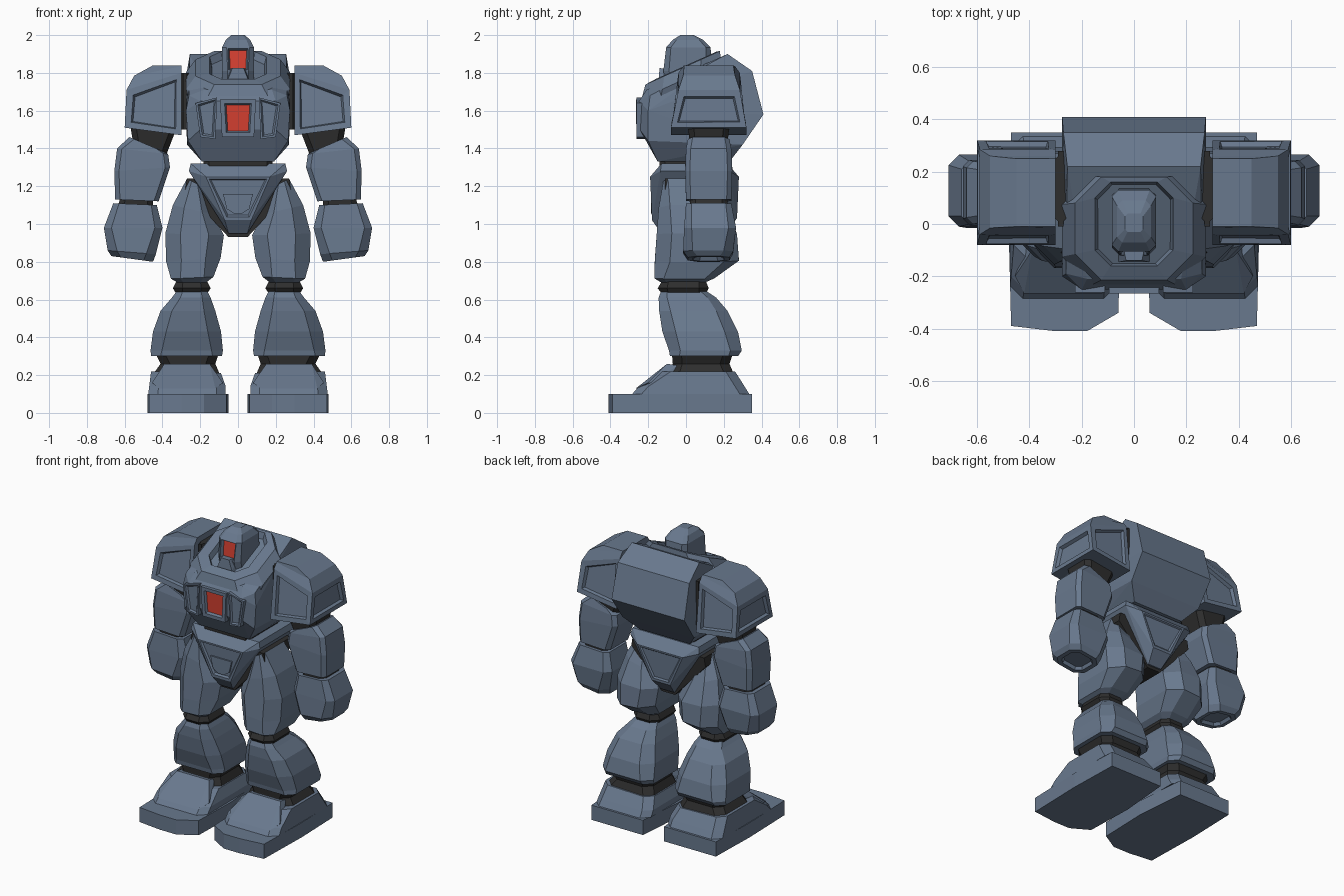
import bpy, bmesh
from mathutils import Vector

cube = bpy.data.objects.get("Cube")
if cube:
    bpy.data.objects.remove(cube)


def material(name, rgb):
    m = bpy.data.materials.new(name)
    m.use_nodes = True
    color = (*rgb, 1)
    m.diffuse_color = color
    bsdf = next(n for n in m.node_tree.nodes if n.type == 'BSDF_PRINCIPLED')
    bsdf.inputs["Base Color"].default_value = color
    return m


ARMOR = material("slate_blue", (.14, .19, .27))
JOINT = material("charcoal", (.027, .027, .027))
GLOW = material("signal_red", (.66, .05, .03))
FRONT, BACK, OUT, DOWN = Vector((0, -1, 0)), Vector((0, 1, 0)), Vector((1, 0, 0)), Vector((0, 0, -1))


def ring(bm, z0, z1, x0, x1, y0, y1, c):
    """Chamfered rectangle; z0 is the height at x0 and z1 the height at x1."""
    plan = [(x0 + c, y0), (x1 - c, y0), (x1, y0 + c), (x1, y1 - c),
            (x1 - c, y1), (x0 + c, y1), (x0, y1 - c), (x0, y0 + c)]
    if c == 0:
        plan = plan[::2]
        plan = [(x0, y0), (x1, y0), (x1, y1), (x0, y1)]
    return [bm.verts.new((x, y, z0 + (z1 - z0) * (x - x0) / (x1 - x0))) for x, y in plan]


def bridge(bm, a, b):
    for i in range(len(a)):
        j = (i + 1) % len(a)
        bm.faces.new((a[i], a[j], b[j], b[i]))


def loft(rings):
    bm = bmesh.new()
    loops = [ring(bm, *r) for r in rings]
    for a, b in zip(loops, loops[1:]):
        bridge(bm, a, b)
    bm.faces.new(loops[0])
    bm.faces.new(loops[-1])
    return bm


def hull(points, both=False):
    """Convex solid; with both set, every point is repeated across x = 0."""
    bm = bmesh.new()
    for x, y, z in points:
        bm.verts.new((x, y, z))
        if both:
            bm.verts.new((-x, y, z))
    res = bmesh.ops.convex_hull(bm, input=bm.verts)
    bmesh.ops.delete(bm, geom=[v for v in bm.verts if not v.link_faces], context='VERTS')
    bmesh.ops.dissolve_limit(bm, angle_limit=.02, verts=bm.verts, edges=bm.edges)
    return bm


def panel(bm, direction, border, depth=-.02, index=0):
    """Recess the largest face that looks along a direction."""
    bmesh.ops.recalc_face_normals(bm, faces=bm.faces)
    bm.normal_update()
    faces = [f for f in bm.faces if f.normal.dot(direction) > .75]
    face = max(faces, key=lambda f: f.calc_area())
    bmesh.ops.inset_region(bm, faces=[face], thickness=border)
    bmesh.ops.inset_region(bm, faces=[face], thickness=.012, depth=depth)
    face.material_index = index


def finish(name, bm, mats=(ARMOR,), pair=False):
    for side in (("left_", 1), ("right_", -1)) if pair else (("", 1),):
        copy = bm.copy()
        for v in copy.verts:
            v.co.x *= side[1]
        bmesh.ops.recalc_face_normals(copy, faces=copy.faces)
        mesh = bpy.data.meshes.new(side[0] + name)
        copy.to_mesh(mesh)
        copy.free()
        for m in mats:
            mesh.materials.append(m)
        bpy.context.collection.objects.link(bpy.data.objects.new(side[0] + name, mesh))
    bm.free()


# Torso
finish("torso", hull([
    (.19, -.15, 1.33), (.19, .23, 1.33), (.265, -.2, 1.44), (.27, .3, 1.42),
    (.275, .41, 1.58), (.27, .35, 1.81), (.255, .22, 1.9), (.275, -.2, 1.6),
    (.2, -.245, 1.5), (.2, -.25, 1.65), (.26, -.19, 1.68), (.18, -.21, 1.71)], True))

# Chest core and pods
core = loft([(1.46, 1.46, -.085, .085, -.262, -.2, 0), (1.66, 1.66, -.095, .095, -.266, -.2, 0)])
panel(core, FRONT, .033, -.015, 1)
finish("chest_core", core, (ARMOR, GLOW))
pod = hull([(x, y, z) for x, z in ((.12, 1.45), (.2, 1.46), (.225, 1.64), (.11, 1.67))
            for y in (-.262, -.2)])
panel(pod, FRONT, .015, -.01)
finish("chest_pod", pod, pair=True)

# Sloped collar around the head
collar = bmesh.new()
loops = []
for half, y0, y1, c, height, slope in (
        (.26, -.235, .185, .1, 1.72, .45), (.275, -.235, .185, .11, 1.77, .45),
        (.225, -.215, .18, .1, 1.835, .45), (.15, -.16, .16, .06, 1.84, .45),
        (.12, -.14, .13, .05, 1.74, .3)):
    loop = ring(collar, height, height, -half, half, y0, y1, c)
    for v in loop:
        v.co.z += slope * v.co.y
    loops.append(loop)
for a, b in zip(loops, loops[1:] + loops[:1]):
    bridge(collar, a, b)
finish("collar", collar)

# Head with recessed visor and jaw
head = loft([(1.72, 1.72, -.085, .085, -.1, .13, .03), (1.81, 1.81, -.085, .085, -.12, .14, .03),
             (1.935, 1.935, -.085, .085, -.105, .13, .025), (1.975, 1.975, -.065, .065, -.07, .09, .02),
             (2.0, 2.0, -.035, .035, -.03, .04, .01)])
panel(head, FRONT, .008, -.02, 1)
finish("head", head, (ARMOR, GLOW))
finish("jaw", hull([(.07, -.14, 1.7), (.055, -.145, 1.76), (.03, -.14, 1.825),
                    (.07, -.05, 1.7), (.05, -.05, 1.82)], True))

# Waist and pelvis
finish("waist", loft([(1.25, 1.25, -.19, .19, -.14, .2, .03), (1.36, 1.36, -.18, .18, -.14, .2, .03)]), (JOINT,))
pelvis = hull([
    (.25, -.13, 1.32), (.25, .22, 1.32), (.26, -.135, 1.28), (.26, .23, 1.28),
    (.17, -.19, 1.25), (.07, -.18, 1.02), (.05, -.13, .95), (.05, .2, .95),
    (.17, .28, 1.25), (.07, .27, 1.03)], True)
panel(pelvis, FRONT, .02, -.012)
panel(pelvis, BACK, .02, -.008)
finish("pelvis", pelvis)
finish("pelvis_badge", hull([(x, y, z) for x, z in ((.08, 1.16), (.06, 1.08), (.02, 1.055))
                             for y in (-.184, -.15)], True))
finish("hip_joint", hull([(x, y, z) for x, z in ((.27, 1.24), (.28, 1.18), (.05, .93))
                          for y in (-.11, .19)], True), (JOINT,))

# Shoulders
finish("shoulder_joint", loft([(1.5, 1.5, .24, .32, -.01, .28, .05),
                               (1.8, 1.8, .24, .32, -.01, .28, .05)]), (JOINT,), True)
pad = loft([(1.47, 1.51, .3, .6, -.08, .32, 0), (1.8, 1.71, .3, .59, -.04, .285, 0),
            (1.835, 1.785, .3, .55, -.015, .26, 0), (1.84, 1.84, .3, .45, -.01, .25, 0)])
for direction in (FRONT, BACK, OUT):
    panel(pad, direction, .045)
finish("shoulder_pad", pad, pair=True)

# Arms and fists
finish("elbow", loft([(1.34, 1.34, .39, .54, .03, .21, .03),
                      (1.52, 1.52, .32, .57, .01, .23, .03)]), (JOINT,), True)
finish("forearm", loft([
    (1.12, 1.13, .42, .65, 0, .24, .025), (1.3, 1.28, .36, .655, -.005, .245, .025),
    (1.37, 1.4, .37, .64, 0, .24, .025), (1.39, 1.46, .41, .575, .01, .23, .025)]), pair=True)
finish("wrist", loft([(1.08, 1.08, .45, .64, .02, .22, .03),
                      (1.15, 1.15, .45, .62, .02, .22, .03)]), (JOINT,), True)
fist = loft([(.8, .83, .45, .67, .01, .23, .05), (.84, .86, .435, .69, -.015, .25, .05),
             (.98, .98, .4, .71, -.01, .265, .04), (1.1, 1.11, .43, .66, 0, .24, .03)])
panel(fist, DOWN, .03)
finish("fist", fist, pair=True)

# Legs
finish("thigh", loft([
    (.69, .69, .17, .32, -.13, .1, .03), (.72, .71, .13, .355, -.168, .15, .05),
    (.82, .8, .092, .38, -.165, .28, .08), (.94, .95, .075, .385, -.155, .27, .08),
    (1.05, 1.1, .13, .345, -.145, .21, .06), (1.2, 1.24, .19, .27, -.12, .13, .025)]), pair=True)
finish("knee", loft([(.62, .62, .17, .32, -.12, .1, .03), (.66, .66, .145, .345, -.15, .12, .05),
                     (.71, .71, .17, .32, -.12, .1, .03)]), (JOINT,), True)
finish("shin", loft([
    (.3, .3, .085, .46, -.085, .275, .05), (.33, .33, .08, .463, -.09, .295, .06),
    (.43, .43, .09, .45, -.125, .275, .07), (.54, .54, .12, .41, -.142, .22, .06),
    (.61, .61, .145, .35, -.145, .16, .045), (.65, .65, .165, .32, -.13, .1, .03)]), pair=True)
finish("ankle", loft([(.19, .19, .09, .46, -.09, .26, .05), (.26, .26, .12, .41, -.07, .23, .05),
                      (.32, .32, .1, .44, -.075, .25, .05)]), (JOINT,), True)

# Feet
sole = [(.06, -.34), (.18, -.41), (.3, -.41), (.47, -.39), (.48, 0), (.47, .35), (.08, .35), (.05, 0)]
finish("sole", hull([(x, y, z) for x, y in sole for z in (0, .1)]), pair=True)
finish("boot", loft([(.1, .1, .065, .475, -.285, .335, .05), (.14, .14, .065, .47, -.25, .31, .05),
                     (.21, .22, .09, .46, -.13, .26, .05)]), pair=True)
tongue = hull([(.12, -.265, .13), (.42, -.265, .13), (.08, -.2, .16), (.455, -.2, .16),
               (.15, -.1, .26), (.39, -.1, .26), (.15, -.04, .25), (.39, -.04, .25),
               (.12, -.04, .12), (.42, -.04, .12)])
finish("boot_tongue", tongue, pair=True)
